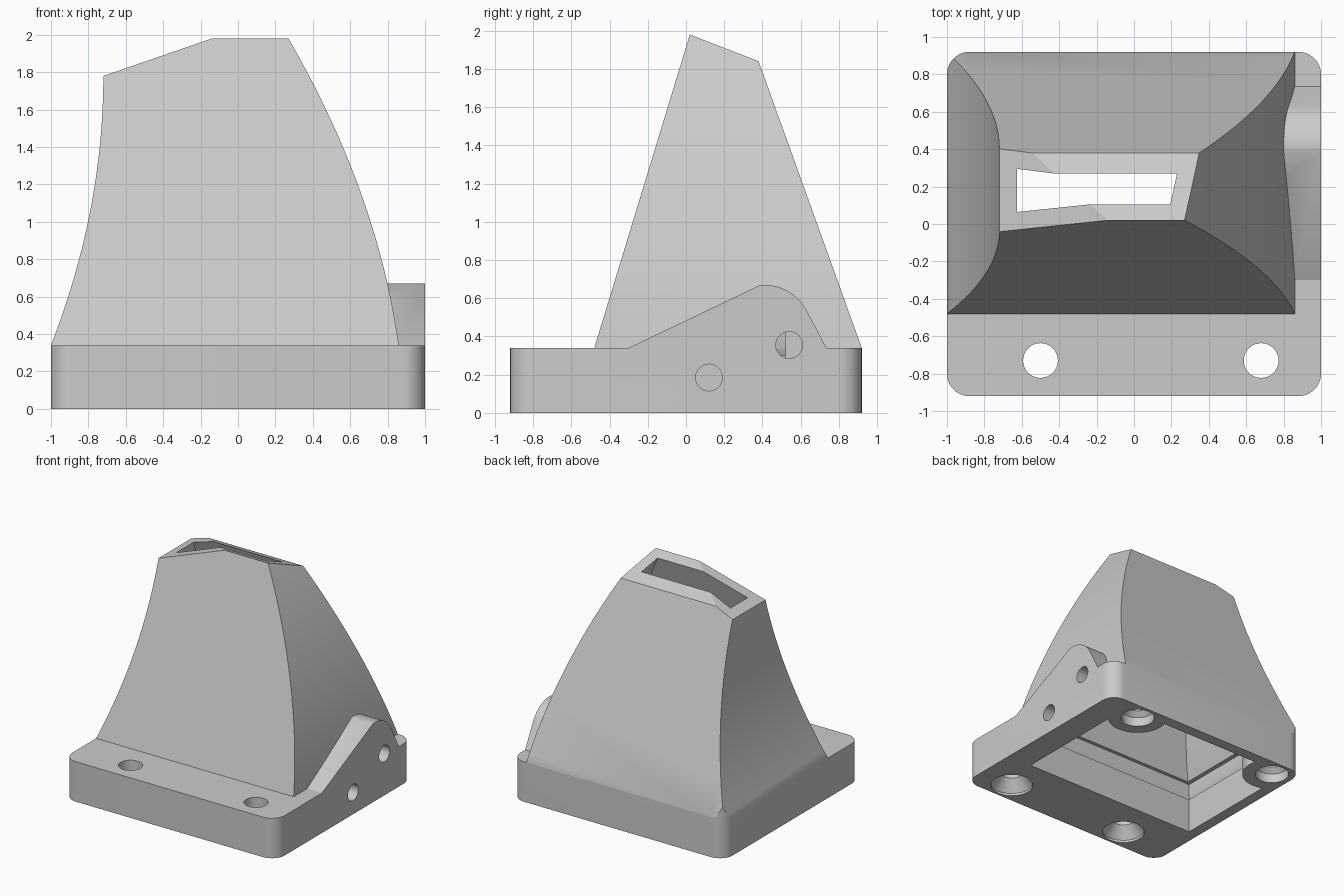
import bpy, bmesh, math
from mathutils import Vector

cube = bpy.data.objects.get("Cube")
if cube:
    bpy.data.objects.remove(cube, do_unlink=True)

grey = bpy.data.materials.new("plain grey")
grey.use_nodes = True
grey.diffuse_color = (0.6, 0.6, 0.6, 1)
grey.node_tree.nodes["Principled BSDF"].inputs["Base Color"].default_value = (0.6, 0.6, 0.6, 1)

BASE_TOP, WALL = 0.34, 0.095


def finish(bm, name):
    bmesh.ops.recalc_face_normals(bm, faces=bm.faces)
    mesh = bpy.data.meshes.new(name)
    bm.to_mesh(mesh)
    bm.free()
    mesh.materials.append(grey)
    ob = bpy.data.objects.new(name, mesh)
    bpy.context.collection.objects.link(ob)
    return ob


def prism(name, points, depth):
    """Extrude a closed outline of 3D points along a vector."""
    bm = bmesh.new()
    face = bm.faces.new([bm.verts.new(p) for p in points])
    side = bmesh.ops.extrude_face_region(bm, geom=[face])["geom"]
    bmesh.ops.translate(bm, vec=depth, verts=[v for v in side if isinstance(v, bmesh.types.BMVert)])
    return finish(bm, name)


def arc(cx, cy, r, start, end, n):
    angles = [math.radians(start + (end - start) * i / n) for i in range(n + 1)]
    return [(cx + r * math.cos(a), cy + r * math.sin(a)) for a in angles]


def rounded_block(name, z0, z1, r=0.12):
    outline = []
    for i, (sx, sy) in enumerate([(1, 1), (-1, 1), (-1, -1), (1, -1)]):
        outline += arc(sx * (1 - r), sy * (0.92 - r), r, 90 * i, 90 * i + 90, 10)
    return prism(name, [(x, y, z0) for x, y in outline], (0, 0, z1 - z0))


def box(name, lo, hi):
    outline = [(lo[0], lo[1]), (hi[0], lo[1]), (hi[0], hi[1]), (lo[0], hi[1])]
    return prism(name, [(x, y, lo[2]) for x, y in outline], (0, 0, hi[2] - lo[2]))


def turned(name, x, y, profile, axis="Z"):
    """Revolve (radius, height) pairs; the x axis version uses x, y as y, z."""
    n = 32
    bm = bmesh.new()
    rings = []
    for r, h in profile:
        pts = arc(x, y, r, 0, 360 - 360 / n, n - 1)
        rings.append([bm.verts.new((a, b, h) if axis == "Z" else (h, a, b)) for a, b in pts])
    for low, high in zip(rings, rings[1:]):
        for i in range(n):
            j = (i + 1) % n
            bm.faces.new((low[i], low[j], high[j], high[i]))
    bm.faces.new(rings[0])
    bm.faces.new(rings[-1])
    return finish(bm, name)


def combine(target, tool, operation):
    mod = target.modifiers.new(operation, "BOOLEAN")
    mod.operation, mod.solver, mod.object = operation, "EXACT", tool
    bpy.ops.object.select_all(action="DESELECT")
    bpy.context.view_layer.objects.active = target
    target.select_set(True)
    bpy.ops.object.modifier_apply(modifier=mod.name)
    bpy.data.objects.remove(tool, do_unlink=True)


def left_x(z):
    return -0.72 - 0.28 * (max(1.78 - z, 0) / 1.44) ** 2


def right_x(z):
    t = z - BASE_TOP
    return 0.86 - 0.14 * t - 0.134 * t * t


def hood(name, inset, z0, top_cut):
    """Curved side profile extruded in depth, trimmed by the sloped planes."""
    steps = 28
    zs = [z0 + (2.2 - z0) * i / steps for i in range(steps + 1)]
    outline = [(right_x(z) - inset, -2, z) for z in zs]
    outline += [(left_x(z) + inset, -2, z) for z in reversed(zs)]
    ob = prism(name, outline, (0, 4, 0))
    front = (Vector((0, -0.48 + inset, BASE_TOP)), Vector((0, -1.64, 0.5)))
    back = (Vector((0, 0.92 - inset, BASE_TOP)), Vector((0, 1.5, 0.54)))
    planes = [front, back]
    if top_cut:
        planes += [(Vector((0, 0.02, 1.98)), Vector((0, 0.389, 1))),
                   (Vector((-0.72, 0, 1.78)), Vector((-0.345, 0, 1)))]
    bm = bmesh.new()
    bm.from_mesh(ob.data)
    for point, normal in planes:
        cut = bmesh.ops.bisect_plane(bm, geom=bm.verts[:] + bm.edges[:] + bm.faces[:],
                                     plane_co=point, plane_no=normal, clear_outer=True)
        edges = [e for e in cut["geom_cut"] if isinstance(e, bmesh.types.BMEdge)]
        bmesh.ops.contextual_create(bm, geom=edges)
    bmesh.ops.recalc_face_normals(bm, faces=bm.faces)
    bm.to_mesh(ob.data)
    bm.free()
    return ob


# Base plate and hood, the hood trimmed to the plate's rounded corners
body = rounded_block("vented_mount", 0, BASE_TOP)
shell = hood("hood", 0, BASE_TOP, True)
combine(shell, rounded_block("corner_trim", 0.1, 2.5), "INTERSECT")
combine(body, shell, "UNION")

# Side lug with a rounded peak
lug = [(-0.30, BASE_TOP), (-0.30, 0.2), (0.735, 0.2), (0.735, BASE_TOP)]
lug += arc(0.41, 0.42, 0.25, 28, 95, 12)
combine(body, prism("side_lug", [(0.7, y, z) for y, z in lug], (0.3, 0, 0)), "UNION")

# Hollow interior, leaving solid bosses around the rear screws
rear_screws = [(0.60, 0.76), (-0.82, 0.76)]
hollow = box("base_hollow", (-0.905, -0.385, -0.1), (0.77, 0.825, 0.44))
combine(hollow, hood("hood_hollow", WALL, 0.3, False), "UNION")
for x, y in rear_screws:
    combine(hollow, turned("boss", x, y, [(0.24, -0.2), (0.24, 0.5)]), "DIFFERENCE")
combine(body, hollow, "DIFFERENCE")

# Countersunk front holes, blind rear holes and side holes
for x in (-0.50, 0.68):
    sink = [(0.17, -0.1), (0.17, 0.02), (0.093, 0.12), (0.093, 0.5)]
    combine(body, turned("front_hole", x, -0.73, sink), "DIFFERENCE")
for x, y in rear_screws:
    sink = [(0.135, -0.1), (0.135, 0.08), (0.093, 0.12), (0.093, 0.28)]
    combine(body, turned("rear_hole", x, y, sink), "DIFFERENCE")
for y, z in [(0.12, 0.185), (0.54, 0.355)]:
    combine(body, turned("side_hole", y, z, [(0.07, 0.6), (0.07, 1.2)], "X"), "DIFFERENCE")

bpy.ops.object.select_all(action="DESELECT")
body.select_set(True)
bpy.context.view_layer.objects.active = body
bpy.ops.object.shade_smooth_by_angle(angle=math.radians(25))
